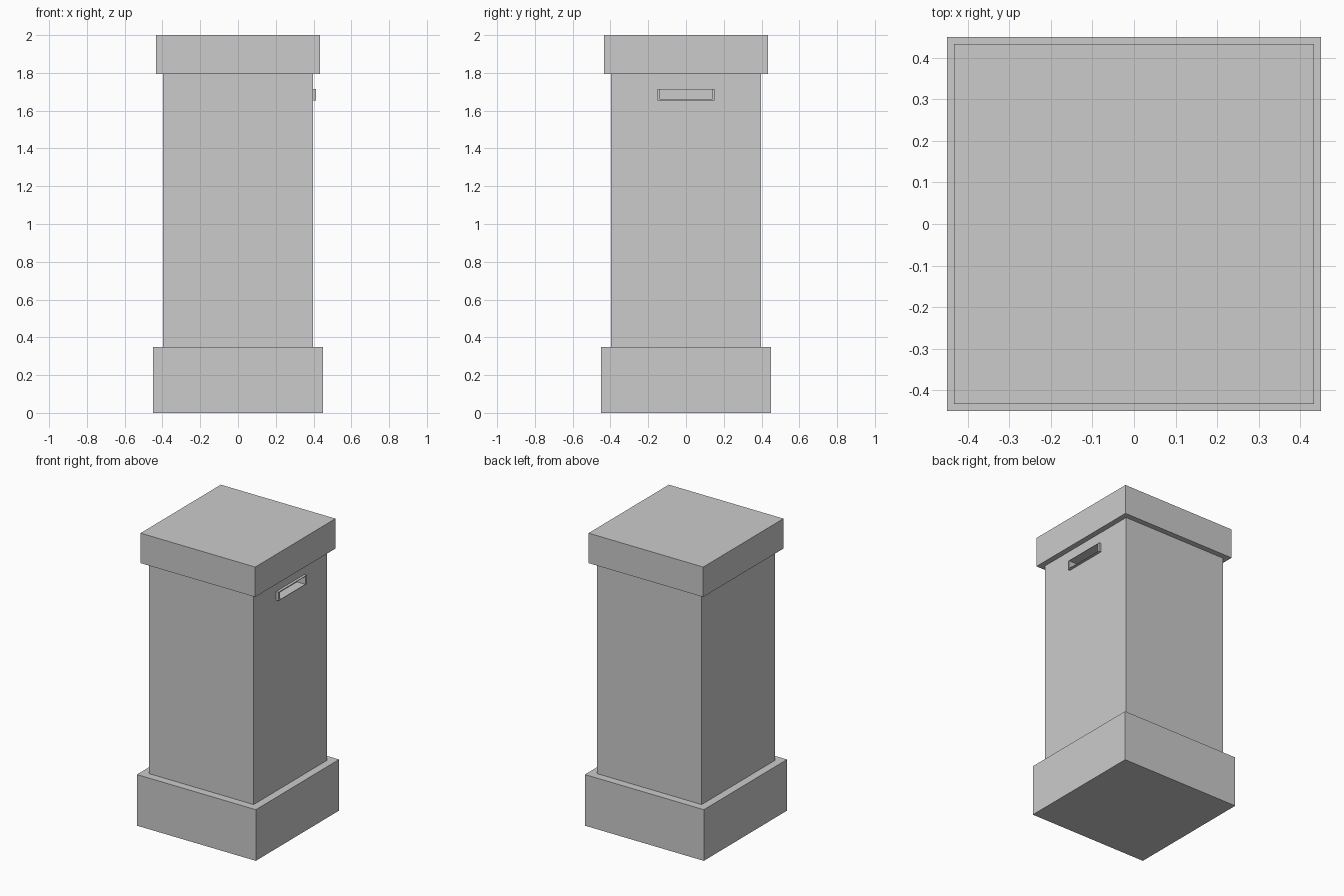
import bpy

if "Cube" in bpy.data.objects:
    bpy.data.objects.remove(bpy.data.objects["Cube"])


def box(name, x, y, z):
    """Box from (min, max) ranges on each axis."""
    bpy.ops.mesh.primitive_cube_add(size=1, location=[sum(r) / 2 for r in (x, y, z)])
    ob = bpy.context.object
    ob.name = name
    ob.scale = [r[1] - r[0] for r in (x, y, z)]
    bpy.ops.object.transform_apply(location=False, rotation=False, scale=True)
    return ob


def square_block(name, half, z0, z1):
    return box(name, (-half, half), (-half, half), (z0, z1))


def cut(ob, cutter):
    mod = ob.modifiers.new("recess", 'BOOLEAN')
    mod.operation = 'DIFFERENCE'
    mod.solver = 'EXACT'
    mod.object = cutter


# Stacked square blocks
square_block("plinth", 0.45, 0.0, 0.35)
body = square_block("body", 0.396, 0.35, 1.795)
square_block("cap", 0.434, 1.795, 2.0)

# Slot surround on the right side, with the slot sunk into the body
surround = box("slot_surround", (0.385, 0.414), (-0.152, 0.152), (1.655, 1.715))
cutter = box("slot_cutter", (0.35, 0.45), (-0.138, 0.138), (1.658, 1.712))
cutter.hide_render = True
cutter.display_type = 'WIRE'
cut(body, cutter)
cut(surround, cutter)
